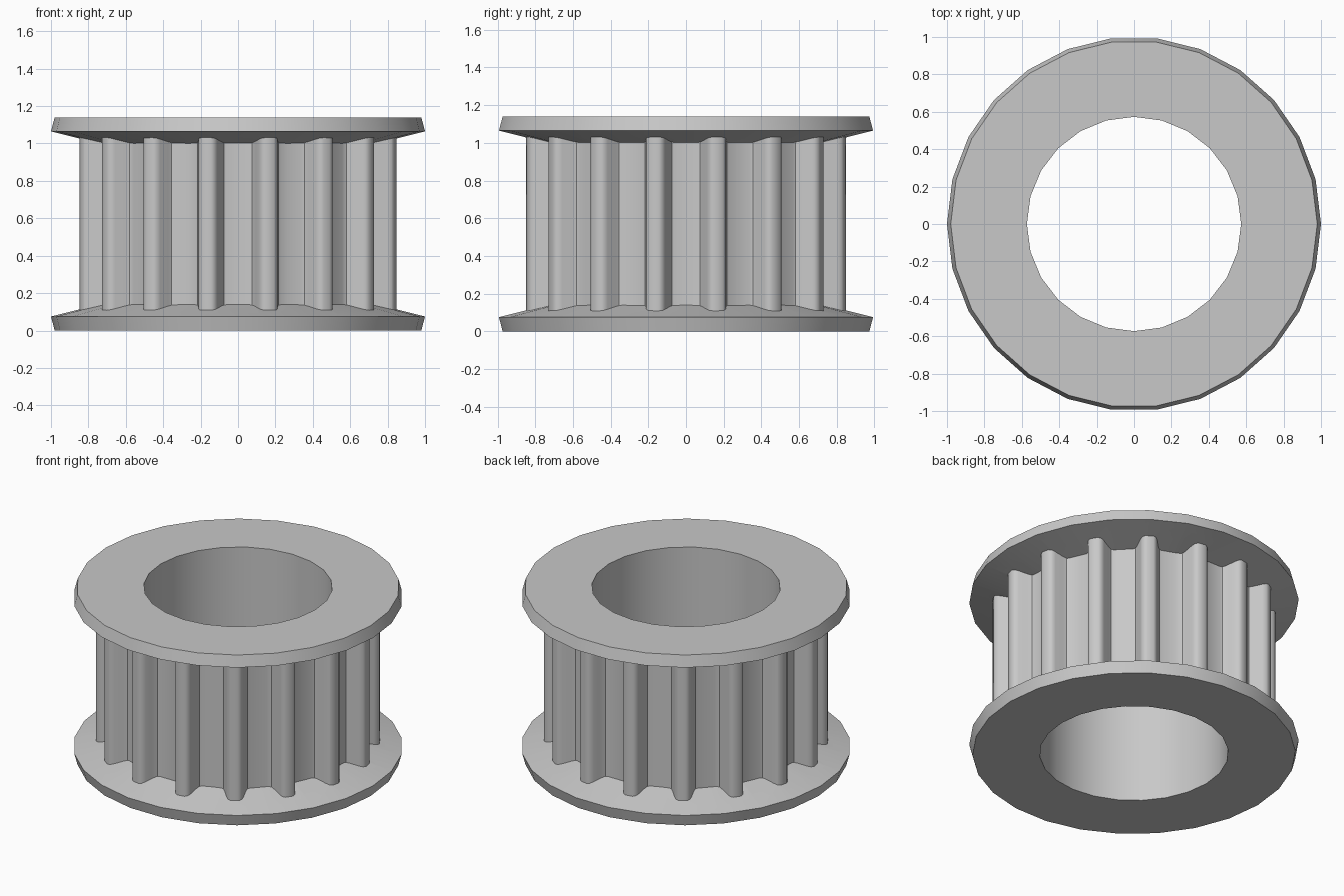
import bpy
import math

cube = bpy.data.objects.get("Cube")
if cube:
    bpy.data.objects.remove(cube, do_unlink=True)

HEIGHT = 1.14
TEETH = 16

metal = bpy.data.materials.new("plain grey metal")
metal.use_nodes = True
grey = (0.58, 0.58, 0.58, 1)
metal.diffuse_color = grey
metal.node_tree.nodes["Principled BSDF"].inputs["Base Color"].default_value = grey


def loft(name, rings):
    """Closed solid through equal-length rings of points, listed upwards."""
    n = len(rings[0])
    verts = [p for ring in rings for p in ring]
    faces = [tuple(reversed(range(n))),
             tuple(range(len(verts) - n, len(verts)))]
    for k in range(len(rings) - 1):
        a, b = k * n, (k + 1) * n
        for i in range(n):
            j = (i + 1) % n
            faces.append((a + i, a + j, b + j, b + i))
    mesh = bpy.data.meshes.new(name)
    mesh.from_pydata(verts, [], faces)
    mesh.materials.append(metal)
    obj = bpy.data.objects.new(name, mesh)
    bpy.context.collection.objects.link(obj)
    return obj


def turned(name, sides, profile):
    """Faceted solid of revolution from (radius, height) pairs."""
    angles = [math.tau * i / sides for i in range(sides)]
    return loft(name, [[(r * math.cos(a), r * math.sin(a), z) for a in angles]
                       for r, z in profile])


def combine(target, tool, operation):
    mod = target.modifiers.new(operation.lower(), 'BOOLEAN')
    mod.operation = operation
    mod.solver = 'EXACT'
    mod.object = tool
    bpy.context.view_layer.objects.active = target
    bpy.ops.object.modifier_apply(modifier=mod.name)
    bpy.data.objects.remove(tool, do_unlink=True)


# Toothed barrel: half a tooth as (radius, sideways offset), mirrored and repeated
half = [(0.74, 0.086), (0.747, 0.073), (0.77, 0.064),
        (0.825, 0.051), (0.848, 0.042), (0.86, 0.024)]
tooth = [(r, -t) for r, t in half] + half[::-1]
outline = []
for k in range(TEETH):
    a = math.tau * (k + 0.5) / TEETH
    c, s = math.cos(a), math.sin(a)
    outline += [(r * c - t * s, r * s + t * c) for r, t in tooth]
pulley = loft("toothed_pulley", [[(x, y, z) for x, y in outline]
                                 for z in (0.05, HEIGHT - 0.05)])

# Flanges with a bevelled rim and a shallow conical inner face
rim = [(0.98, 0), (1.0, 0.075), (0.68, 0.155)]
lower = turned("lower_flange", 26, rim)
upper = turned("upper_flange", 26, [(r, HEIGHT - z) for r, z in reversed(rim)])
combine(pulley, lower, 'UNION')
combine(pulley, upper, 'UNION')

# Through bore
bore = turned("bore_cutter", 24, [(0.573, -0.2), (0.573, HEIGHT + 0.2)])
bore.hide_render = True
combine(pulley, bore, 'DIFFERENCE')

# Smooth curved walls, crisp rims
bpy.ops.object.select_all(action='DESELECT')
pulley.select_set(True)
bpy.context.view_layer.objects.active = pulley
bpy.ops.object.shade_smooth_by_angle(angle=math.radians(36))
